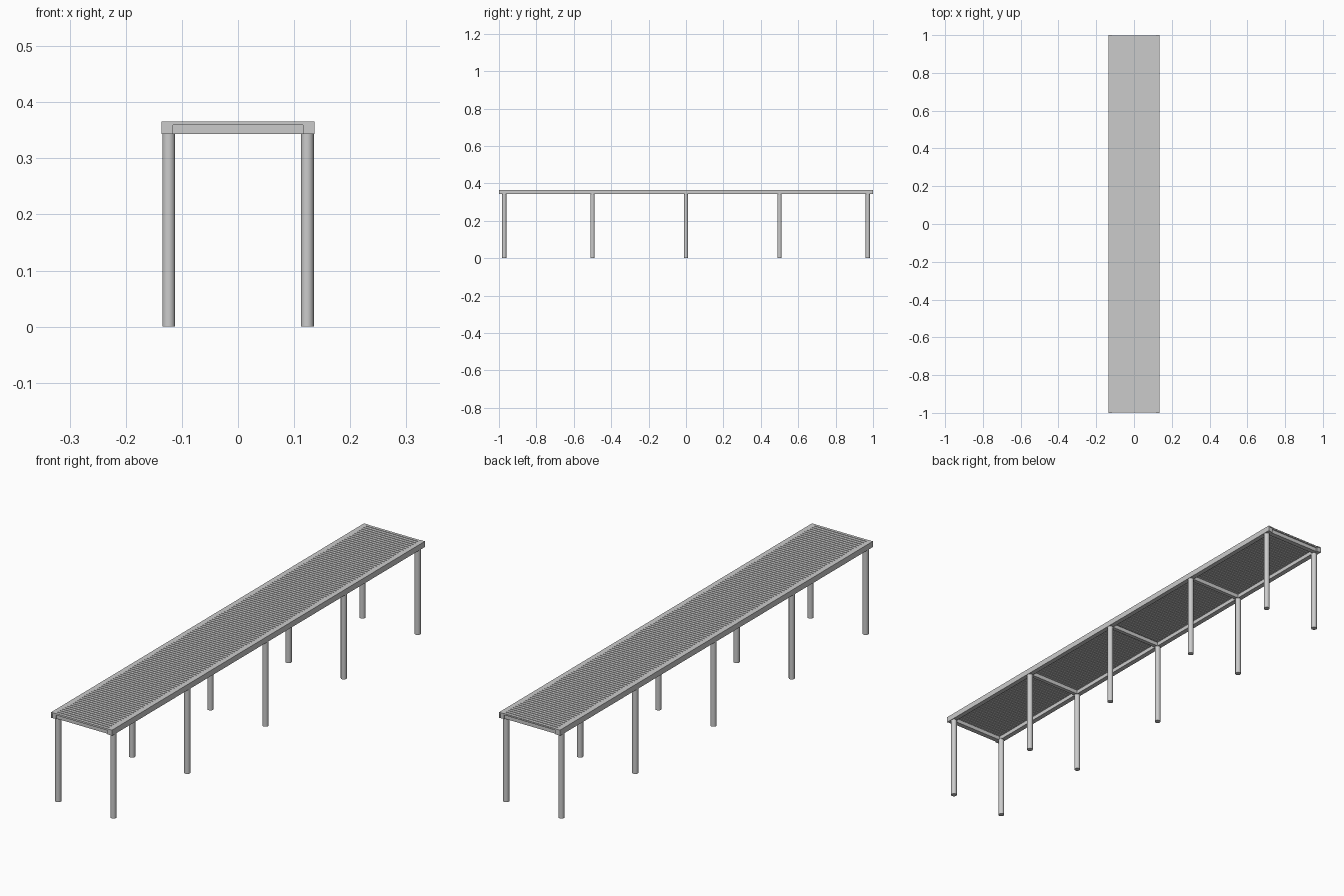
import bpy

cube = bpy.data.objects.get("Cube")
if cube:
    bpy.data.objects.remove(cube, do_unlink=True)

metal = bpy.data.materials.new("light grey metal")
metal.use_nodes = True
grey = (0.6, 0.6, 0.6, 1)
metal.diffuse_color = grey
for node in metal.node_tree.nodes:
    if node.type == "BSDF_PRINCIPLED":
        node.inputs["Base Color"].default_value = grey
        node.inputs["Roughness"].default_value = 0.6

BEAM_BOTTOM, DECK_TOP = 0.343, 0.366
LEG_X, LEG_RADIUS = 0.1235, 0.0115
LEG_ROWS = (-0.972, -0.5, 0, 0.5, 0.972)


def box(name, x, y, z):
    """Box spanning the given (low, high) ranges."""
    spans = (x, y, z)
    bpy.ops.mesh.primitive_cube_add(size=1, location=[(a + b) / 2 for a, b in spans])
    ob = bpy.context.object
    ob.name = name
    ob.scale = [b - a for a, b in spans]
    bpy.ops.object.transform_apply(location=False, rotation=False, scale=True)
    ob.data.materials.append(metal)
    return ob


# Deck sheet with evenly spaced slats standing proud on both faces
box("deck_sheet", (-0.118, 0.118), (-0.999, 0.999), (0.361, 0.364))
count = 130
pitch = 2 / count
slat = box("deck_slats", (-0.117, 0.117), (-0.999, pitch - 1.002), (0.359, DECK_TOP))
array = slat.modifiers.new("Row of slats", "ARRAY")
array.count = count
array.use_relative_offset = False
array.use_constant_offset = True
array.constant_offset_displace = (0, pitch, 0)

# Folded side edges with a box rail inside each
for side, name in ((-1, "right"), (1, "left")):
    def span(a, b):
        return tuple(sorted((side * a, side * b)))
    box(name + "_top_flange", span(0.116, 0.136), (-1, 1), (0.362, DECK_TOP))
    box(name + "_side_skirt", span(0.132, 0.136), (-1, 1), (BEAM_BOTTOM, 0.363))
    box(name + "_rail", span(0.116, 0.133), (-0.998, 0.998), (BEAM_BOTTOM, 0.363))

# Cross beams and round legs at each row
for i, y in enumerate(LEG_ROWS, 1):
    end = abs(y) > 0.9
    half = 0.01 if end else 0.008
    centre = y * 1.012 if end else y
    box(f"cross_beam_{i}", (-0.117, 0.117), (centre - half, centre + half),
        (BEAM_BOTTOM, 0.362))
    for side, name in ((-1, "right"), (1, "left")):
        height = BEAM_BOTTOM + 0.004
        bpy.ops.mesh.primitive_cylinder_add(
            vertices=24, radius=LEG_RADIUS, depth=height,
            location=(side * LEG_X, y, height / 2))
        leg = bpy.context.object
        leg.name = f"{name}_leg_{i}"
        leg.data.materials.append(metal)
        bpy.ops.object.shade_smooth_by_angle()
